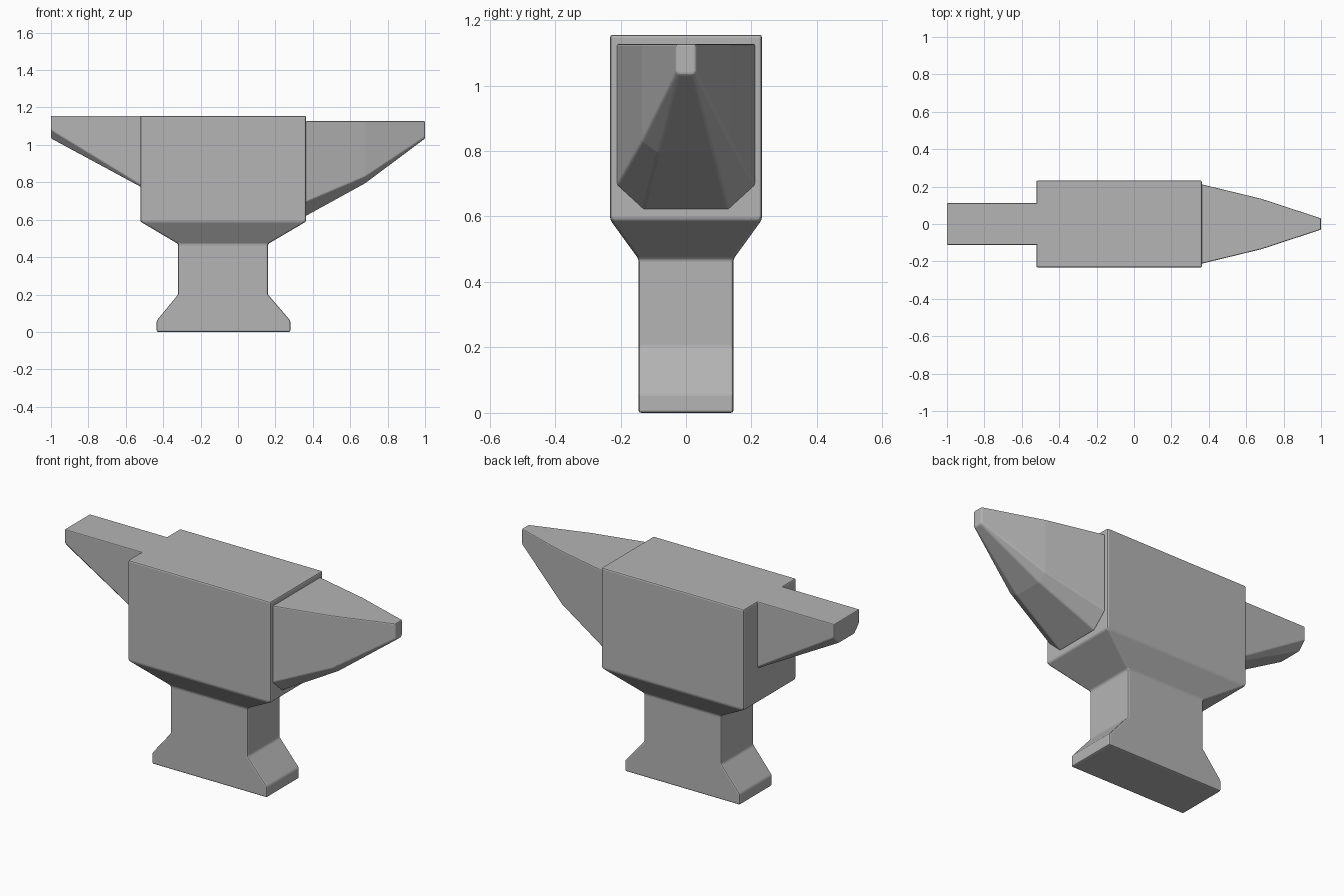
import bpy
import bmesh

cube = bpy.data.objects.get("Cube")
if cube:
    bpy.data.objects.remove(cube, do_unlink=True)

STEEL = (0.46, 0.46, 0.46, 1)
steel = bpy.data.materials.new("grey steel")
steel.use_nodes = True
steel.diffuse_color = STEEL
steel.node_tree.nodes["Principled BSDF"].inputs["Base Color"].default_value = STEEL


def loft(name, rings, bevel):
    """Skin matching rings of points, cap both ends and soften the edges."""
    bm = bmesh.new()
    loops = [[bm.verts.new(p) for p in ring] for ring in rings]
    for a, b in zip(loops, loops[1:]):
        for i in range(len(a)):
            j = (i + 1) % len(a)
            bm.faces.new((a[i], a[j], b[j], b[i]))
    bm.faces.new(loops[0])
    bm.faces.new(loops[-1])
    bmesh.ops.recalc_face_normals(bm, faces=bm.faces)
    mesh = bpy.data.meshes.new(name)
    bm.to_mesh(mesh)
    bm.free()
    mesh.materials.append(steel)
    obj = bpy.data.objects.new(name, mesh)
    bpy.context.collection.objects.link(obj)
    mod = obj.modifiers.new("soft edges", "BEVEL")
    mod.width = bevel
    mod.segments = 2
    mod.limit_method = "ANGLE"
    mod.angle_limit = 0.5
    return obj


def level(z, x0, x1, y):
    """Horizontal rectangular ring."""
    return [(x0, -y, z), (x1, -y, z), (x1, y, z), (x0, y, z)]


def section(x, top, side_z, side_y, low_z, low_y):
    """Upright ring with chamfered lower corners."""
    half = [(side_y, top), (side_y, side_z), (low_y, low_z)]
    return [(x, y, z) for y, z in half] + [(x, -y, z) for y, z in reversed(half)]


# Foot, waist and main block
loft("anvil_body", [
    level(0, -0.435, 0.28, 0.145),
    level(0.06, -0.435, 0.28, 0.145),
    level(0.2, -0.32, 0.16, 0.145),
    level(0.47, -0.32, 0.16, 0.145),
    level(0.59, -0.522, 0.364, 0.232),
    level(1.155, -0.522, 0.364, 0.232),
], 0.008)

# Tapered square heel
loft("heel", [
    section(-1.0, 1.155, 1.08, 0.112, 1.035, 0.07),
    section(-0.5, 1.155, 0.775, 0.112, 0.765, 0.1),
], 0.005)

# Pointed horn, set slightly below the working face
loft("horn", [
    section(0.362, 1.127, 0.695, 0.212, 0.62, 0.13),
    section(0.68, 1.127, 0.83, 0.135, 0.795, 0.085),
    section(1.0, 1.127, 1.042, 0.03, 1.034, 0.022),
], 0.006)
